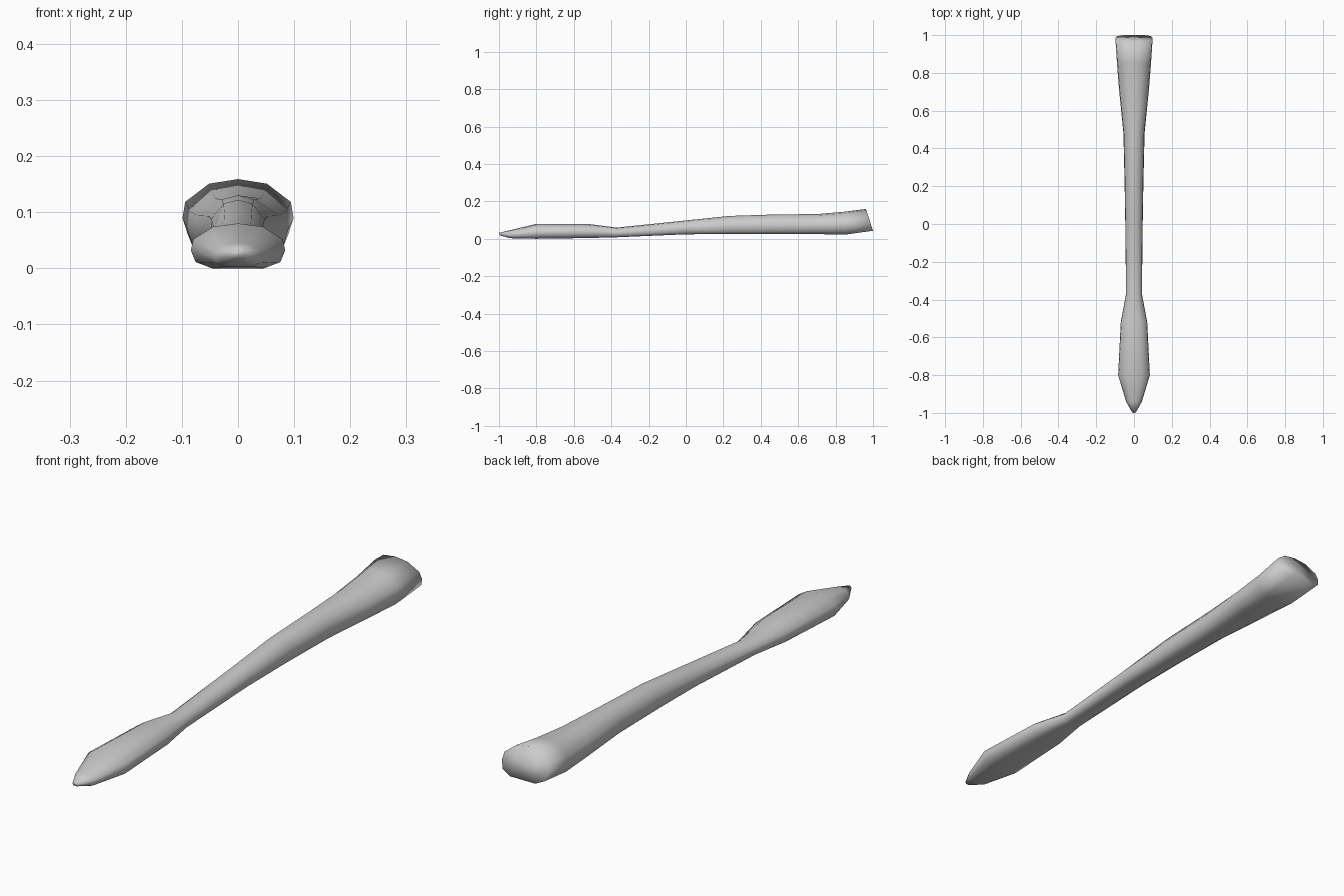
import bpy, bmesh

cube = bpy.data.objects.get("Cube")
if cube:
    bpy.data.objects.remove(cube, do_unlink=True)

# Grey material
grey = bpy.data.materials.new("plain grey")
grey.use_nodes = True
colour = (0.6, 0.6, 0.6, 1)
grey.diffuse_color = colour
grey.node_tree.nodes["Principled BSDF"].inputs["Base Color"].default_value = colour

# Half cross-section: (share of half width, share of height), top to bottom
HALF = [(0, 1), (0.52, 0.93), (0.95, 0.65), (1, 0.4), (0.9, 0.14), (0.55, 0)]
SECTION = HALF + [(-x, z) for x, z in reversed(HALF[1:])]

# Stations along the length: y at bottom, y at top, half width, bottom z, top z
STATIONS = [
    (-0.995, -1.0, 0.010, 0.018, 0.032),
    (-0.94, -0.94, 0.042, 0.003, 0.046),
    (-0.80, -0.80, 0.084, 0.000, 0.080),
    (-0.52, -0.52, 0.070, 0.004, 0.079),
    (-0.37, -0.37, 0.042, 0.008, 0.060),
    (0.00, 0.00, 0.046, 0.024, 0.098),
    (0.23, 0.23, 0.050, 0.025, 0.122),
    (0.48, 0.48, 0.056, 0.025, 0.130),
    (0.70, 0.70, 0.078, 0.025, 0.132),
    (0.85, 0.85, 0.090, 0.022, 0.145),
    (1.00, 0.962, 0.099, 0.043, 0.159),
]

# Loft the tool body through the stations
bm = bmesh.new()
rings = []
for y0, y1, w, z0, z1 in STATIONS:
    rings.append([bm.verts.new((x * w, y0 + (y1 - y0) * t, z0 + (z1 - z0) * t))
                  for x, t in SECTION])
n = len(SECTION)
for a, b in zip(rings, rings[1:]):
    for i in range(n):
        j = (i + 1) % n
        bm.faces.new((a[i], a[j], b[j], b[i]))

# Close both ends with fans
for ring in (rings[0], rings[-1]):
    face = bm.faces.new(ring)
    bmesh.ops.poke(bm, faces=[face])
bmesh.ops.recalc_face_normals(bm, faces=bm.faces[:])
for f in bm.faces:
    f.smooth = True

mesh = bpy.data.meshes.new("handle_body")
bm.to_mesh(mesh)
bm.free()
mesh.materials.append(grey)
body = bpy.data.objects.new("handle_body", mesh)
bpy.context.collection.objects.link(body)
